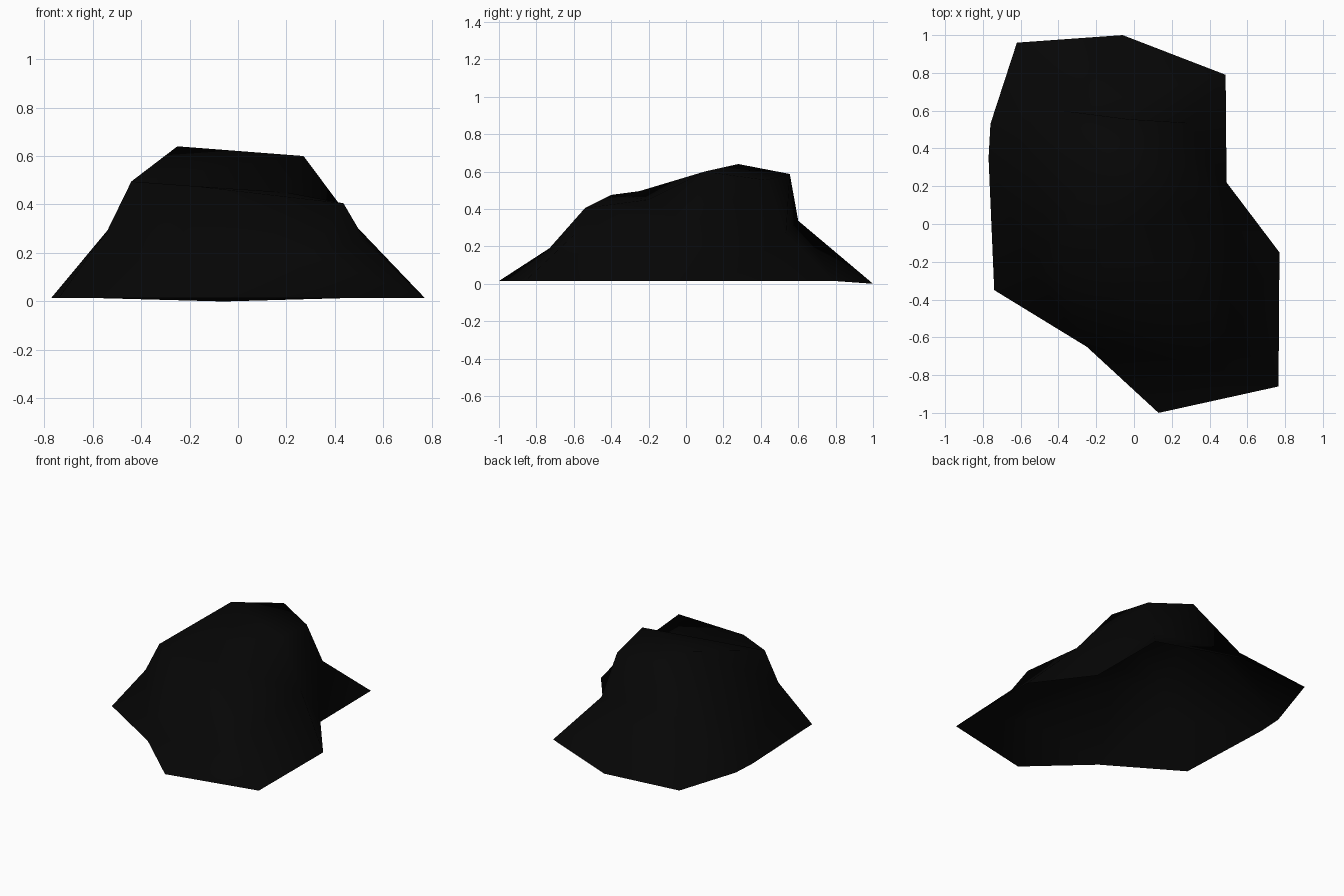
import bpy, bmesh, math
from mathutils import Vector
from mathutils.geometry import delaunay_2d_cdt

cube = bpy.data.objects.get("Cube")
if cube:
    bpy.data.objects.remove(cube, do_unlink=True)

# Black stone material
stone = bpy.data.materials.new("black_stone")
stone.use_nodes = True
colour = (0.0017, 0.0017, 0.0017, 1)
stone.diffuse_color = colour
shader = next(n for n in stone.node_tree.nodes if n.type == 'BSDF_PRINCIPLED')
shader.inputs["Base Color"].default_value = colour
shader.inputs["Roughness"].default_value = 1

# Footprint of the rock, counter-clockwise
ground = 0.015
footprint = {
    "rear_tip": (-.06, 1),
    "rear_right": (-.62, .96),
    "right_rear": (-.76, .53),
    "right_middle": (-.77, .35),
    "right_front": (-.74, -.35),
    "front_notch": (-.25, -.65),
    "front_tip": (.13, -1),
    "front_left": (.765, -.86),
    "left_tip": (.77, -.15),
    "left_notch": (.49, .22),
    "rear_left": (.485, .79),
}

# Crests and shoulders of the upper surface
crests = {
    "peak": (-.25, .28, .64),
    "left_summit": (.27, .1, .6),
    "rear_summit": (-.03, .555, .587),
    "rear_corner": (.24, .425, .555),
    "rear_spur": (.287, .535, .27),
    "rear_foot": (-.38, .6, .337),
    "left_shoulder": (.485, .01, .313),
    "saddle": (.2, -.2, .45),
    "front_brow": (.435, -.54, .405),
    "front_shoulder": (.52, -.6, .26),
    "front_foot": (.3, -.73, .19),
    "middle_brow": (-.17, -.4, .475),
    "right_brow": (-.44, -.25, .495),
    "right_shoulder": (-.54, -.26, .29),
}
points = {name: Vector((x, y, ground)) for name, (x, y) in footprint.items()}
points["rear_tip"].z = 0
points.update((name, Vector(position)) for name, position in crests.items())
names = list(points)

# Ridges and valleys that the facets must follow, as chains of points
chains = [
    "rear_summit peak left_summit rear_corner rear_summit rear_foot",
    "rear_corner rear_spur rear_left",
    "rear_spur left_notch rear_corner left_shoulder left_notch",
    "rear_spur rear_summit",
    "rear_spur rear_foot rear_left",
    "rear_tip rear_foot rear_right",
    "rear_foot peak",
    "rear_foot right_rear",
    "left_shoulder left_summit right_brow saddle left_shoulder",
    "middle_brow saddle front_brow",
    "saddle left_summit",
    "left_shoulder front_brow front_shoulder left_shoulder",
    "left_shoulder left_tip front_shoulder front_left",
    "front_brow middle_brow right_brow right_shoulder right_front",
    "front_brow front_foot front_tip",
    "front_foot front_shoulder",
    "front_foot front_left",
    "front_foot middle_brow front_notch",
    "peak right_brow",
    "peak right_middle",
    "peak right_rear",
]
edges = []
for chain in chains:
    steps = [names.index(name) for name in chain.split()]
    edges += zip(steps, steps[1:])

# Fill the footprint with facets, then lift them to the crest heights
heights = [p.z for p in points.values()]
flat, _, facets, origin, _, _ = delaunay_2d_cdt(
    [p.to_2d() for p in points.values()], edges,
    [list(range(len(footprint)))], 1, 1e-5)

bm = bmesh.new()
verts = [bm.verts.new((co.x, co.y, heights[sources[0]]))
         for co, sources in zip(flat, origin)]
for facet in facets:
    bm.faces.new([verts[i] for i in facet])

# The rock is an open shell, hollow underneath
mesh = bpy.data.meshes.new("rock")
bm.to_mesh(mesh)
bm.free()
mesh.materials.append(stone)
rock = bpy.data.objects.new("rock", mesh)
bpy.context.collection.objects.link(rock)

# Soft facets
bpy.ops.object.select_all(action='DESELECT')
rock.select_set(True)
bpy.context.view_layer.objects.active = rock
bpy.ops.object.shade_smooth_by_angle(angle=math.radians(75))
